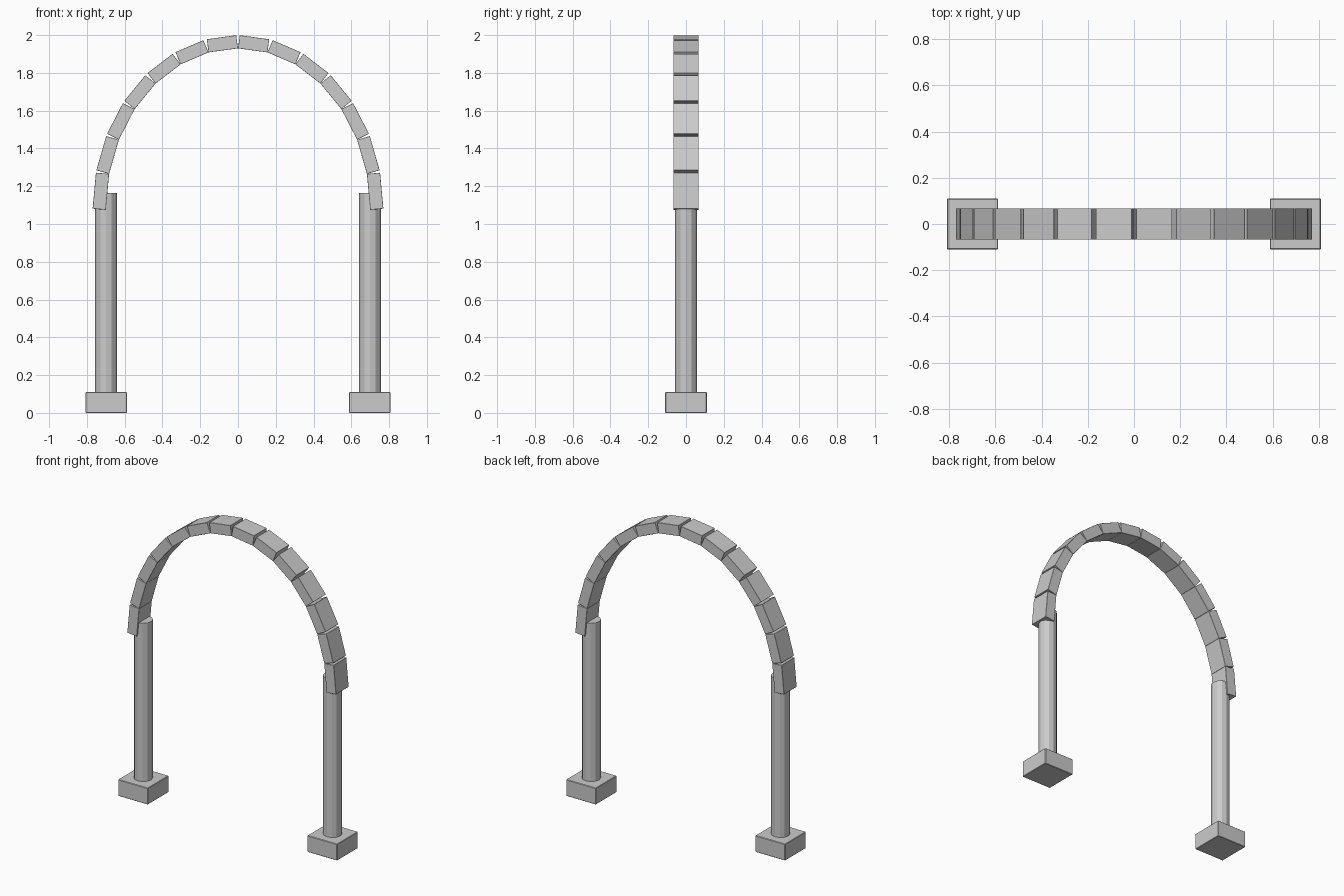
import bpy, math
from mathutils import Vector

if "Cube" in bpy.data.objects:
    bpy.data.objects.remove(bpy.data.objects["Cube"])

COLUMN_X = 0.698
BLOCKS = 14
RX, RZ, SPRING = 0.70, 0.855, 1.075   # inner ellipse of the arch
THICK, DEPTH = 0.07, 0.134


def box(name, size, loc, tilt=0.0, bevel=0.003):
    bpy.ops.mesh.primitive_cube_add(size=1, location=loc, rotation=(0, tilt, 0))
    ob = bpy.context.object
    ob.name = name
    ob.scale = size
    bpy.ops.object.transform_apply(location=False, rotation=False, scale=True)
    mod = ob.modifiers.new("edge_bevel", 'BEVEL')
    mod.width = bevel
    mod.segments = 1
    return ob


def inner_point(i):
    t = math.pi * i / BLOCKS
    return Vector((-RX * math.cos(t), 0, SPRING + RZ * math.sin(t)))


# Square plinths and twelve-sided columns
for side, s in (("left", -1), ("right", 1)):
    box(side + "_plinth", (0.22, 0.22, 0.11), (s * COLUMN_X, 0, 0.055))
    bpy.ops.mesh.primitive_cylinder_add(vertices=12, radius=0.058, depth=1.065,
                                        location=(s * COLUMN_X, 0, 0.6325))
    bpy.context.object.name = side + "_column"

# Arch blocks: each sits on one chord of the inner ellipse
for i in range(BLOCKS):
    a, b = inner_point(i), inner_point(i + 1)
    chord = b - a
    outward = Vector((-chord.z, 0, chord.x)).normalized()
    centre = (a + b) / 2 + outward * THICK / 2
    box(f"arch_block_{i + 1}", (chord.length, DEPTH, THICK), centre,
        -math.atan2(chord.z, chord.x), 0.001)
